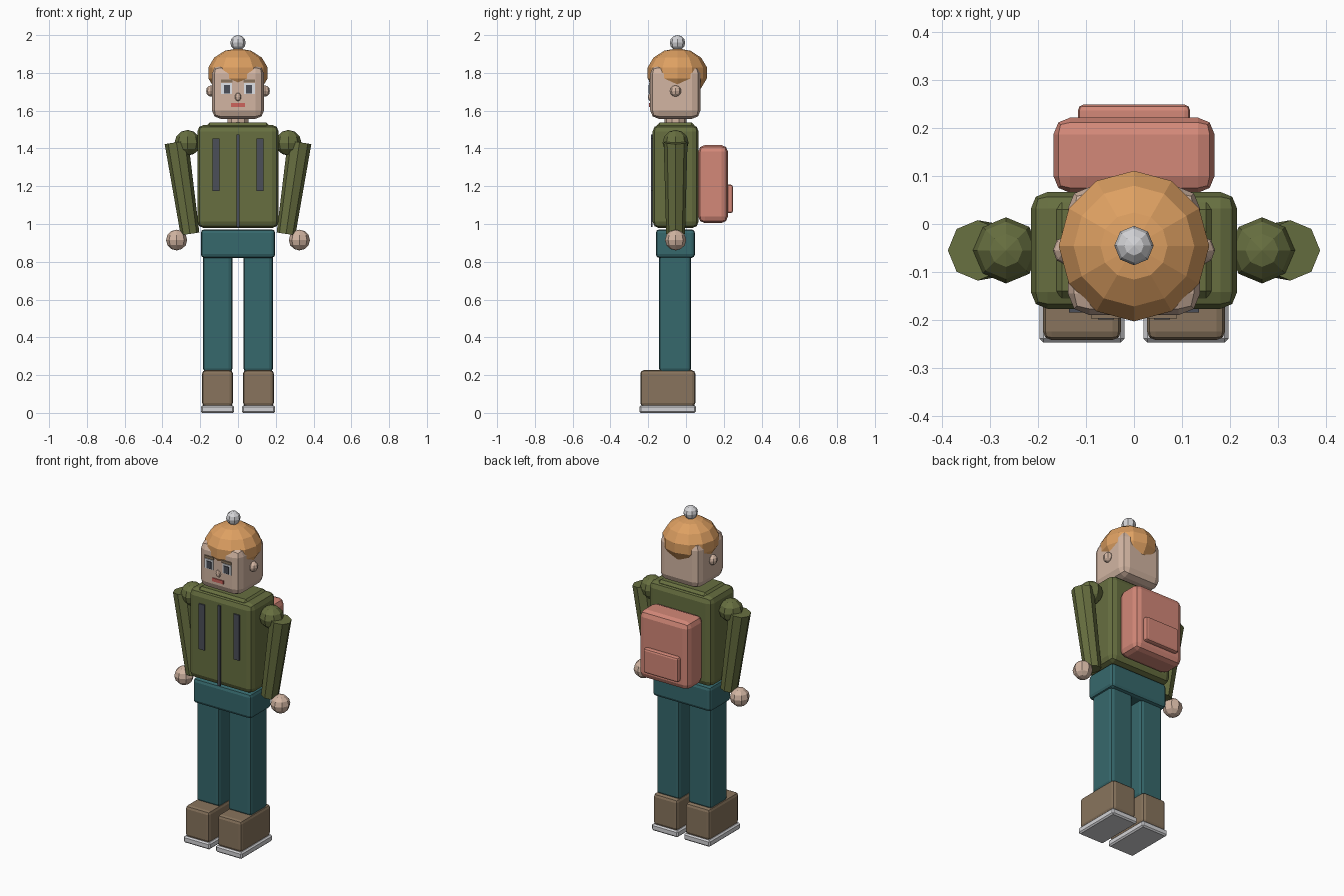
import bpy, bmesh, math
from mathutils import Matrix, Vector

if "Cube" in bpy.data.objects:
    bpy.data.objects.remove(bpy.data.objects["Cube"])


def mat(name, r, g, b):
    m = bpy.data.materials.new(name)
    lin = [(c / 255 / 12.92) if c < 11 else ((c / 255 + 0.055) / 1.055) ** 2.4 for c in (r, g, b)]
    m.diffuse_color = (*lin, 1)
    m.use_nodes = True
    m.node_tree.nodes["Principled BSDF"].inputs["Base Color"].default_value = m.diffuse_color
    return m


OLIVE = mat("olive jacket", 103, 111, 64)
TEAL = mat("teal trousers", 54, 104, 108)
ORANGE = mat("orange hat", 222, 160, 98)
SKIN = mat("skin", 210, 181, 162)
CORAL = mat("coral backpack", 211, 136, 120)
BROWN = mat("brown boots", 136, 116, 93)
LIGHT = mat("light grey", 212, 212, 215)
WHITE = mat("eye white", 232, 235, 240)
DARK = mat("dark grey", 75, 78, 88)
RED = mat("lip red", 205, 100, 92)


def finish(name, bm, material):
    bmesh.ops.recalc_face_normals(bm, faces=bm.faces)
    me = bpy.data.meshes.new(name)
    bm.to_mesh(me)
    bm.free()
    me.materials.append(material)
    ob = bpy.data.objects.new(name, me)
    bpy.context.collection.objects.link(ob)
    return ob


def box(name, x, y, z, material, bevel=0.0, segments=2):
    """Box from (min, max) ranges, with optional rounded edges."""
    bm = bmesh.new()
    size = [r[1] - r[0] for r in (x, y, z)]
    mid = [(r[1] + r[0]) / 2 for r in (x, y, z)]
    bmesh.ops.create_cube(bm, size=1, matrix=Matrix.Translation(mid) @ Matrix.Diagonal((*size, 1)))
    if bevel:
        bmesh.ops.bevel(bm, geom=bm.edges[:], offset=bevel, segments=segments,
                        profile=0.5, affect='EDGES')
    return finish(name, bm, material)


def ball(name, centre, radii, material, segments=8, rings=6):
    bm = bmesh.new()
    bmesh.ops.create_uvsphere(bm, u_segments=segments, v_segments=rings, radius=1,
                              matrix=Matrix.Translation(centre) @ Matrix.Diagonal((*radii, 1)))
    return finish(name, bm, material)


def tube(name, centre, r_low, r_high, length, material, tilt=0.0, sides=8):
    bm = bmesh.new()
    bmesh.ops.create_cone(bm, cap_ends=True, segments=sides, radius1=r_low, radius2=r_high, depth=length,
                          matrix=Matrix.Translation(centre) @ Matrix.Rotation(tilt, 4, 'Y'))
    return finish(name, bm, material)


def span(side, a, b):
    """Mirror an x range to the given side."""
    return tuple(sorted((side * a, side * b)))


CY = -0.055  # middle of the body

# Torso, collar, hips
box("jacket", (-.215, .215), (-.177, .067), (.978, 1.525), OLIVE, .035)
box("collar", (-.165, .165), (-.155, .045), (1.48, 1.537), OLIVE, .015, 1)
box("jacket_zip", (-.009, .009), (-.186, -.177), (.985, 1.475), DARK)
box("hips", (-.197, .197), (-.16, .048), (.82, .972), TEAL, .02)

# Backpack
box("backpack", (-.168, .168), (.065, .222), (1.005, 1.418), CORAL, .035)
box("backpack_pocket", (-.117, .117), (.2, .249), (1.058, 1.208), CORAL, .012)

# Head and hat
tube("neck", (0, CY, 1.54), .058, .058, .08, SKIN, sides=10)
box("head", (-.138, .138), (-.19, .077), (1.557, 1.84), SKIN, .045)
ball("hat", (0, -.046, 1.80), (.161, .161, .13), ORANGE, 12, 7)
ball("hat_bobble", (0, -.045, 1.96), (.041, .041, .04), LIGHT, 8, 6)
ball("nose", (0, -.19, 1.673), (.017, .011, .022), SKIN)
box("mouth", (-.037, .037), (-.196, -.188), (1.62, 1.64), RED)

for s, label in ((-1, "right"), (1, "left")):
    # Face
    box(label + "_eye", span(s, .033, .09), (-.195, -.188), (1.688, 1.746), WHITE)
    box(label + "_pupil", span(s, .042, .075), (-.199, -.193), (1.692, 1.736), DARK)
    box(label + "_brow", span(s, .028, .09), (-.197, -.188), (1.75, 1.766), BROWN)
    ball(label + "_ear", (s * .142, CY, 1.704), (.027, .03, .03), SKIN)
    # Jacket stripe
    box(label + "_stripe", span(s, .098, .136), (-.185, -.177), (1.175, 1.452), DARK)
    # Arm
    ball(label + "_shoulder", (s * .267, CY, 1.43), (.069, .069, .068), OLIVE)
    tube(label + "_arm", (s * .29, CY, 1.19), .05, .063, .49, OLIVE, s * math.radians(8.4))
    ball(label + "_hand", (s * .325, CY, .915), (.056, .056, .055), SKIN)
    # Leg and boot
    box(label + "_leg", span(s, .029, .185), (-.143, .027), (.215, .84), TEAL, .02)
    box(label + "_boot", span(s, .027, .19), (-.242, .049), (.035, .226), BROWN, .018)
    box(label + "_sole", span(s, .02, .197), (-.247, .053), (0, .04), LIGHT, .008, 1)
